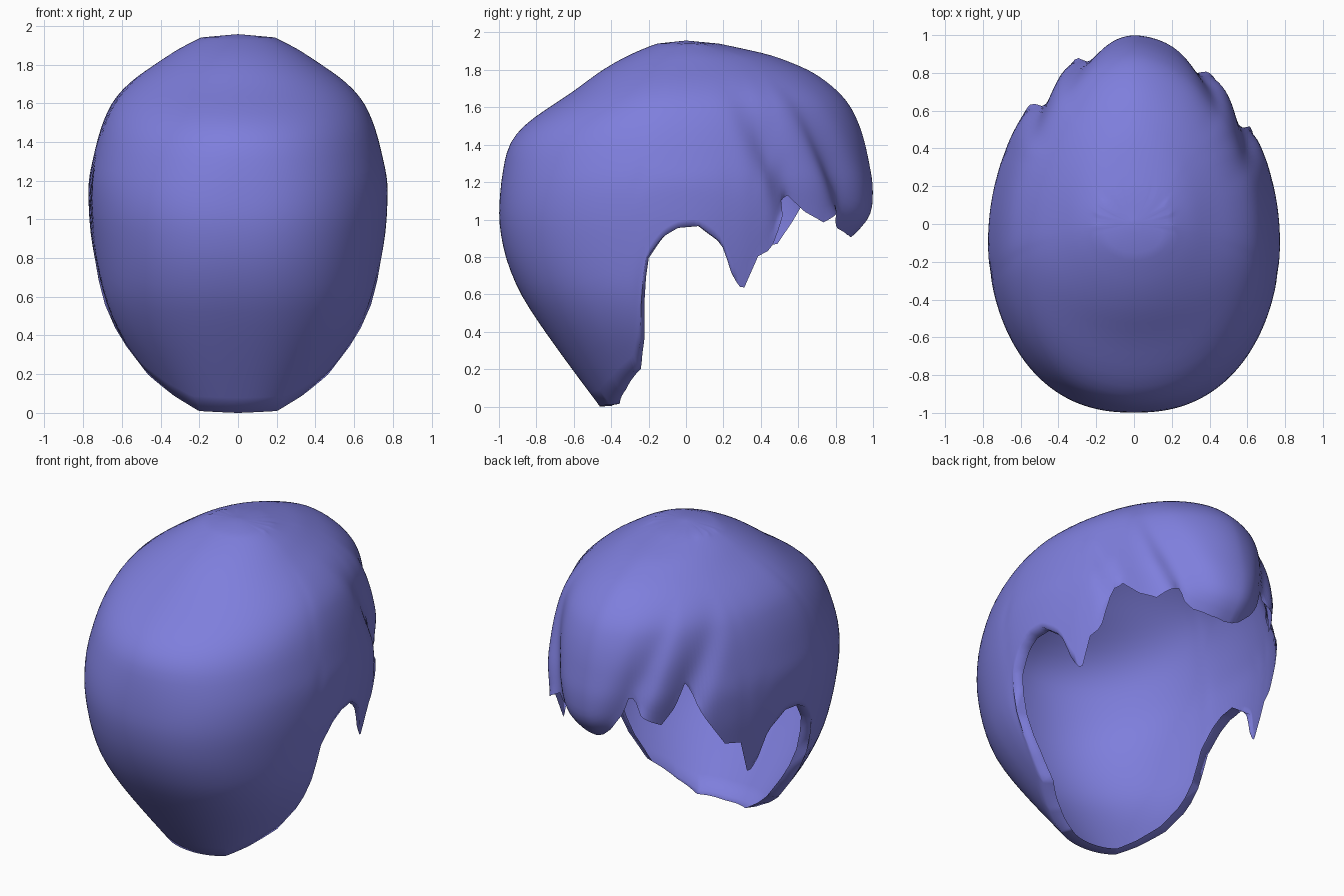
import bpy, bmesh, math

if "Cube" in bpy.data.objects:
    bpy.data.objects.remove(bpy.data.objects["Cube"])

# horizontal sections: height, back y, front y, half width
SECTIONS = [(0, -.46, .75, .34), (.2, -.61, .8, .49), (.4, -.755, .85, .63),
            (.6, -.89, .9, .715), (.8, -.97, .97, .745), (1.0, -1.005, 1, .77),
            (1.2, -.99, 1, .775), (1.4, -.955, .96, .73), (1.5, -.88, .93, .7),
            (1.6, -.735, .885, .655), (1.67, -.62, .83, .6), (1.74, -.53, .75, .52),
            (1.8, -.45, .66, .43), (1.88, -.31, .46, .31), (1.94, -.16, .18, .19),
            (1.957, 0, 0, 0)]
# lower edge: angle from the -y side in degrees, height
NAPE = [(0, 0), (32, .01), (52, .09), (71, .2), (77, .36), (80, .6), (82, .78), (88, .9),
        (93, .955), (99, .965), (106, .87), (110, .69), (113, .63), (114.5, .64)]
RIM_RIGHT = NAPE + [(116.5, .8), (121, .84), (126, 1.1), (129, 1.13), (135, 1.04),
                    (141, .985), (145, 1.02), (150, 1.06), (153, .99), (157, .955),
                    (166, .92), (174, .905), (180, .91)]
RIM_LEFT = NAPE + [(116.5, .85), (123, .87), (131, 1.08), (138, 1.28), (142, 1.13),
                   (147, 1.03), (154, 1.1), (160, 1.22), (163, 1.1), (169, .99),
                   (175, .93), (180, .91)]
# grooves between locks: angle, depth
GROOVES_RIGHT = ((128, .075), (150, .06))
GROOVES_LEFT = ((139, .08), (160, .06))
TOP = 1.957


def lerp_table(table, k):
    """Linear lookup returning every column after the first."""
    for a, b in zip(table, table[1:]):
        if k <= b[0]:
            f = max(0, (k - a[0]) / (b[0] - a[0]))
            return [p + (q - p) * f for p, q in zip(a[1:], b[1:])]
    return list(table[-1][1:])


def surface(deg, z):
    """Point of the hair surface; deg runs -180..180."""
    back, front, w = lerp_table(SECTIONS, z)
    s = max(0, min(1, (z - 1.4) / (TOP - 1.4)))
    yc = -.1 * (1 - s * s * (3 - 2 * s))
    a = abs(deg)
    c, sn = math.cos(math.radians(a)), math.sin(math.radians(a))
    # grooves sweep back towards the crown and fade out
    fade = max(0, min(1, (1.75 - z) / .5))
    dent = 0
    for g, depth in (GROOVES_RIGHT if deg > 0 else GROOVES_LEFT):
        d = a - (g - 28 * (z - 1.1))
        dent += depth * math.exp(-(d / (4 if d < 0 else 9)) ** 2)
    k = 1 - dent * fade
    # middle fringe lock curls inwards
    if a > 145 and z < 1.07:
        k -= 3.5 * (1.07 - z) ** 2 * min(1, (a - 145) / 8)
    if c > 0:
        # upper back is rounder, a little more so on the left
        up = max(0, min(1, (z - 1.1) / .35))
        x, y = w * sn ** (.85 + up * (.1 if deg > 0 else .22)), yc + (back - yc) * c
    else:
        x, y = w * sn ** 1.13, yc + (front - yc) * -c
    return (math.copysign(x, deg) * k, yc + (y - yc) * k, z)


# hair shell
COLS, ROWS = 240, 40
bm = bmesh.new()
apex = bm.verts.new((0, 0, TOP))
grid = []
for i in range(COLS):
    deg = -180 + 360 * i / COLS
    rim = lerp_table(RIM_RIGHT if deg > 0 else RIM_LEFT, abs(deg))[0]
    grid.append([bm.verts.new(surface(deg, TOP - (TOP - rim) * (j / ROWS) ** 1.6))
                 for j in range(1, ROWS + 1)])
for i in range(COLS):
    a, b = grid[i], grid[(i + 1) % COLS]
    bm.faces.new((apex, a[0], b[0]))
    for j in range(ROWS - 1):
        bm.faces.new((a[j], a[j + 1], b[j + 1], b[j]))
inner = [v for col in grid for v in col[3:-1]]
for _ in range(5):
    bmesh.ops.smooth_vert(bm, verts=inner, factor=.5, use_axis_x=True,
                          use_axis_y=True, use_axis_z=True)

# rolled edge along the nape and around the sides
rolled = []
for i in range(COLS):
    deg = abs(-180 + 360 * i / COLS)
    depth = .065 * max(0, min(1, (112 - deg) / 12))
    p = grid[i][-1].co
    r = math.hypot(p.x, p.y + .05)
    rolled.append(bm.verts.new((p.x * (1 - depth / r), p.y - (p.y + .05) * depth / r, p.z + .004))
                  if depth > 0 else grid[i][-1])
for i in range(COLS):
    n = (i + 1) % COLS
    quad = list(dict.fromkeys((grid[i][-1], rolled[i], rolled[n], grid[n][-1])))
    if len(quad) > 2:
        bm.faces.new(quad)

bmesh.ops.recalc_face_normals(bm, faces=bm.faces)
if sum(f.normal.z for f in apex.link_faces) < 0:
    bmesh.ops.reverse_faces(bm, faces=bm.faces)
mesh = bpy.data.meshes.new("hair")
bm.to_mesh(mesh)
bm.free()
hair = bpy.data.objects.new("hair", mesh)
bpy.context.collection.objects.link(hair)

# one flat colour
mat = bpy.data.materials.new("periwinkle hair")
mat.diffuse_color = (.21, .21, .72, 1)
mat.use_nodes = True
mat.node_tree.nodes["Principled BSDF"].inputs["Base Color"].default_value = mat.diffuse_color
mesh.materials.append(mat)

bpy.context.view_layer.objects.active = hair
hair.select_set(True)
bpy.ops.object.shade_smooth_by_angle(angle=math.radians(110))
